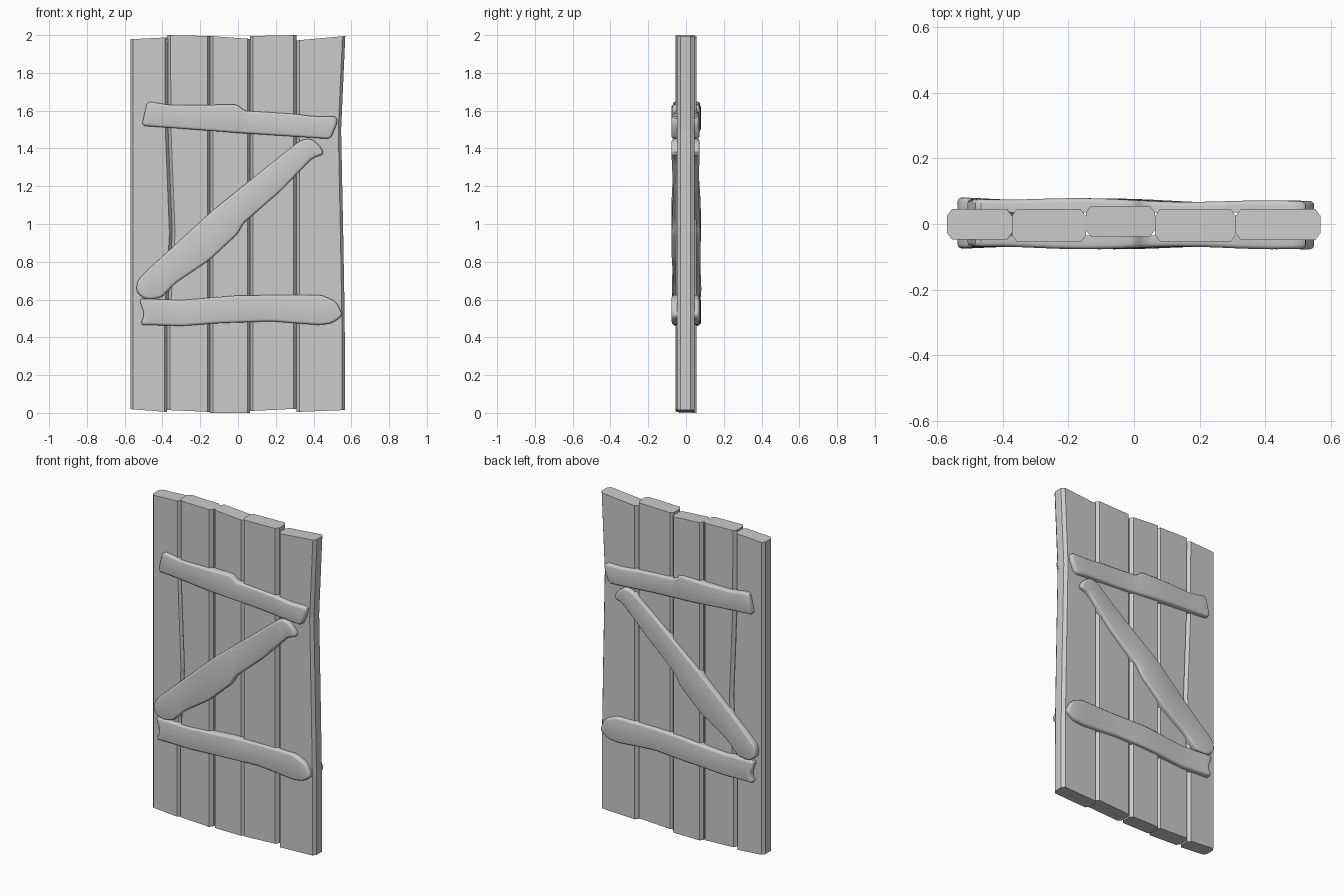
import bpy, bmesh, math
from mathutils import Vector

if "Cube" in bpy.data.objects:
    bpy.data.objects.remove(bpy.data.objects["Cube"])


def finish(bm, name, smooth=False):
    bmesh.ops.recalc_face_normals(bm, faces=bm.faces)
    mesh = bpy.data.meshes.new(name)
    bm.to_mesh(mesh)
    bm.free()
    obj = bpy.data.objects.new(name, mesh)
    bpy.context.collection.objects.link(obj)
    if smooth:
        bpy.ops.object.select_all(action='DESELECT')
        obj.select_set(True)
        bpy.context.view_layer.objects.active = obj
        bpy.ops.object.shade_smooth_by_angle(angle=math.radians(40))
    return obj


# Planks: chamfered octagonal section lofted through five height stations
def plank(name, left, right, y0, y1, bottom, top):
    bm = bmesh.new()
    cx, cy = 0.015, 0.02
    rings = []
    for i, z in enumerate((None, 0.5, 0.95, 1.5, None)):
        l, r = left[i], right[i]
        ends = bottom if i == 0 else top if i == 4 else (z, z)
        section = [(l + cx, y0), (r - cx, y0), (r, y0 + cy), (r, y1 - cy),
                   (r - cx, y1), (l + cx, y1), (l, y1 - cy), (l, y0 + cy)]
        rings.append([bm.verts.new((x, y, ends[0] + (ends[1] - ends[0]) * (x - l) / (r - l)))
                      for x, y in section])
    for a, b in zip(rings, rings[1:]):
        for k in range(8):
            n = (k + 1) % 8
            bm.faces.new((a[k], a[n], b[n], b[k]))
    bm.faces.new(rings[0])
    bm.faces.new(rings[-1])
    finish(bm, name)


seams = [[-0.57] * 5,
         [-0.375, -0.375, -0.348, -0.37, -0.372],
         [-0.147] * 5,
         [0.064] * 5,
         [0.31] * 5,
         [0.566, 0.565, 0.557, 0.546, 0.568]]
# depth range, bottom heights (left, right), top heights (left, right)
plank_data = [(-0.047, 0.045, (0.02, 0.005), (1.978, 1.988)),
              (-0.055, 0.045, (0.015, 0.005), (2.0, 1.995)),
              (-0.038, 0.055, (0.0, 0.0), (1.995, 1.98)),
              (-0.053, 0.045, (0.01, 0.022), (1.995, 2.0)),
              (-0.048, 0.045, (0.005, 0.015), (1.972, 1.995))]
for i, data in enumerate(plank_data):
    plank(f"plank_{i + 1}", seams[i], seams[i + 1], *data)


# Braces: worn outline, extruded, rim rounded, outer face gently uneven
def clip_corners(points, size=0.014):
    out = []
    n = len(points)
    for i, p in enumerate(points):
        p = Vector(p)
        for q in (Vector(points[i - 1]), Vector(points[(i + 1) % n])):
            d = q - p
            out.append(p + d.normalized() * min(size, 0.3 * d.length))
    return out


def brace(name, outline, side, lean):
    bm = bmesh.new()
    face = bm.faces.new([bm.verts.new((p.x, -0.035, p.y)) for p in clip_corners(outline)])
    ext = bmesh.ops.extrude_face_region(bm, geom=[face], use_keep_orig=True)
    outer = [v for v in ext['geom'] if isinstance(v, bmesh.types.BMVert)]
    for v in outer:
        v.co.y = -0.073
    bmesh.ops.recalc_face_normals(bm, faces=bm.faces)
    rim = [e for e in bm.edges if all(v.co.y < -0.07 for v in e.verts)]
    bmesh.ops.bevel(bm, geom=rim, offset=0.013, segments=3, profile=0.5,
                    affect='EDGES', clamp_overlap=False)
    # Cuts along the length so the outer face can undulate
    for k in range(-9, 10):
        bmesh.ops.bisect_plane(bm, geom=bm.verts[:] + bm.edges[:] + bm.faces[:],
                               plane_co=(k * 0.06, 0, 0), plane_no=(1, 0, 0))
    for v in bm.verts:
        if v.co.y < -0.05:
            v.co.y -= 0.004 * math.cos(v.co.x * 11 + v.co.z) - lean * v.co.x
        v.co.y *= -side
    finish(bm, name, smooth=True)


outlines = {
    "top_brace": [(-0.51, 1.52), (-0.48, 1.65), (-0.36, 1.63), (0, 1.632), (0.03, 1.60),
                  (0.3, 1.583), (0.4, 1.57), (0.522, 1.57), (0.525, 1.535), (0.49, 1.45),
                  (0.3, 1.463), (0, 1.482), (-0.3, 1.505)],
    "diagonal_brace": [(-0.54, 0.65), (-0.53, 0.705), (-0.48, 0.755), (-0.125, 1.08),
                       (0.325, 1.44), (0.38, 1.455), (0.43, 1.42), (0.458, 1.37),
                       (0.395, 1.35), (0.22, 1.17), (0.025, 1.0), (0, 0.95), (-0.15, 0.81),
                       (-0.335, 0.685), (-0.405, 0.61), (-0.48, 0.6), (-0.52, 0.62)],
    "bottom_brace": [(-0.52, 0.467), (-0.495, 0.52), (-0.525, 0.605), (-0.3, 0.597),
                     (0, 0.622), (0.44, 0.625), (0.52, 0.59), (0.555, 0.515), (0.5, 0.475),
                     (0.43, 0.465), (0.17, 0.485), (-0.1, 0.475), (-0.3, 0.46)],
}
for name, outline in outlines.items():
    brace("front_" + name, outline, -1, 0.0)
    brace("back_" + name, outline, 1, 0.012)
